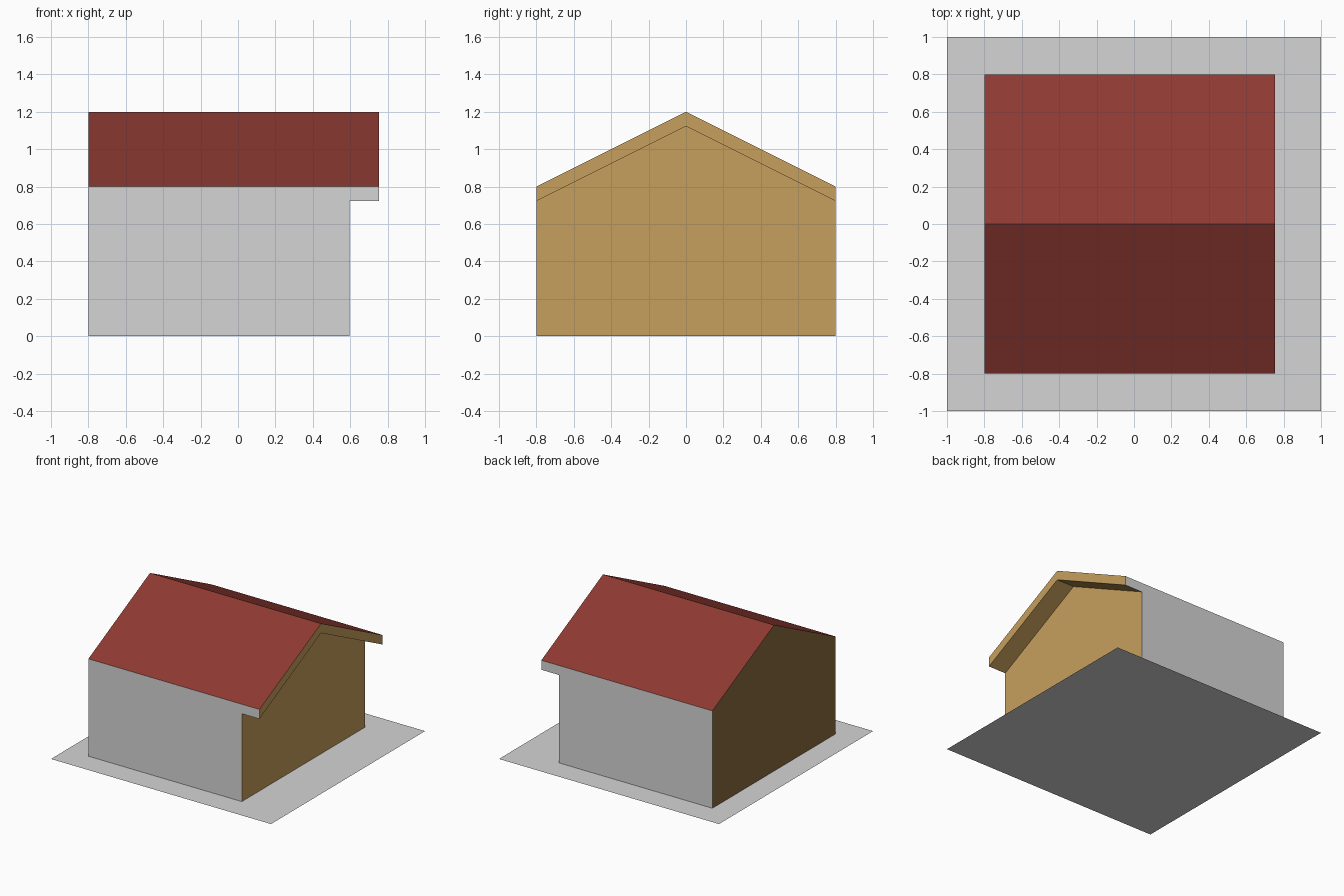
import bpy, bmesh

cube = bpy.data.objects.get("Cube")
if cube:
    bpy.data.objects.remove(cube, do_unlink=True)


def make_material(name, rgb):
    mat = bpy.data.materials.new(name)
    mat.use_nodes = True
    color = (*rgb, 1.0)
    mat.diffuse_color = color
    mat.node_tree.nodes["Principled BSDF"].inputs["Base Color"].default_value = color
    return mat


MATERIALS = [
    make_material("light_grey", (0.66, 0.66, 0.66)),
    make_material("roof_red", (0.27, 0.042, 0.032)),
    make_material("tan_gable", (0.57, 0.35, 0.11)),
    make_material("brown_gable", (0.25, 0.15, 0.05)),
]
GREY, RED, TAN, BROWN = range(len(MATERIALS))


def prism(name, profile, x0, x1, rule):
    """Extrude a (y, z) profile along x and colour faces by their normal."""
    bm = bmesh.new()
    face = bm.faces.new([bm.verts.new((x0, y, z)) for y, z in profile])
    result = bmesh.ops.extrude_face_region(bm, geom=[face], use_keep_orig=True)
    moved = [g for g in result["geom"] if isinstance(g, bmesh.types.BMVert)]
    bmesh.ops.translate(bm, verts=moved, vec=(x1 - x0, 0, 0))
    bmesh.ops.recalc_face_normals(bm, faces=bm.faces)
    for f in bm.faces:
        f.material_index = rule(f.normal)
    mesh = bpy.data.meshes.new(name)
    bm.to_mesh(mesh)
    bm.free()
    for mat in MATERIALS:
        mesh.materials.append(mat)
    obj = bpy.data.objects.new(name, mesh)
    bpy.context.collection.objects.link(obj)
    return obj


def gable(half, ridge, base):
    eave = ridge - half * 0.5
    return [(-half, base), (half, base), (half, eave), (0, ridge), (-half, eave)]


def house_rule(normal):
    if normal.x > 0.5:
        return TAN
    if normal.x < -0.5:
        return BROWN
    return RED if normal.z > 0.5 else GREY


# House body with its roof
house = prism("house", gable(0.8, 1.2, 0), -0.8, 0.755, house_rule)

# Cut away the wall below the roof overhang
cutter = prism("overhang_cutter", gable(1.0, 1.122, -0.5), 0.595, 1.0,
               lambda normal: TAN)
cutter.hide_render = True
cut = house.modifiers.new("overhang", 'BOOLEAN')
cut.operation = 'DIFFERENCE'
cut.solver = 'EXACT'
cut.object = cutter
bpy.context.view_layer.objects.active = house
house.select_set(True)
bpy.ops.object.modifier_apply(modifier=cut.name)
bpy.data.objects.remove(cutter, do_unlink=True)

# Flat ground plate
bpy.ops.mesh.primitive_plane_add(size=2, location=(0, 0, 0))
ground = bpy.context.object
ground.name = "ground_plate"
ground.data.materials.append(MATERIALS[GREY])
